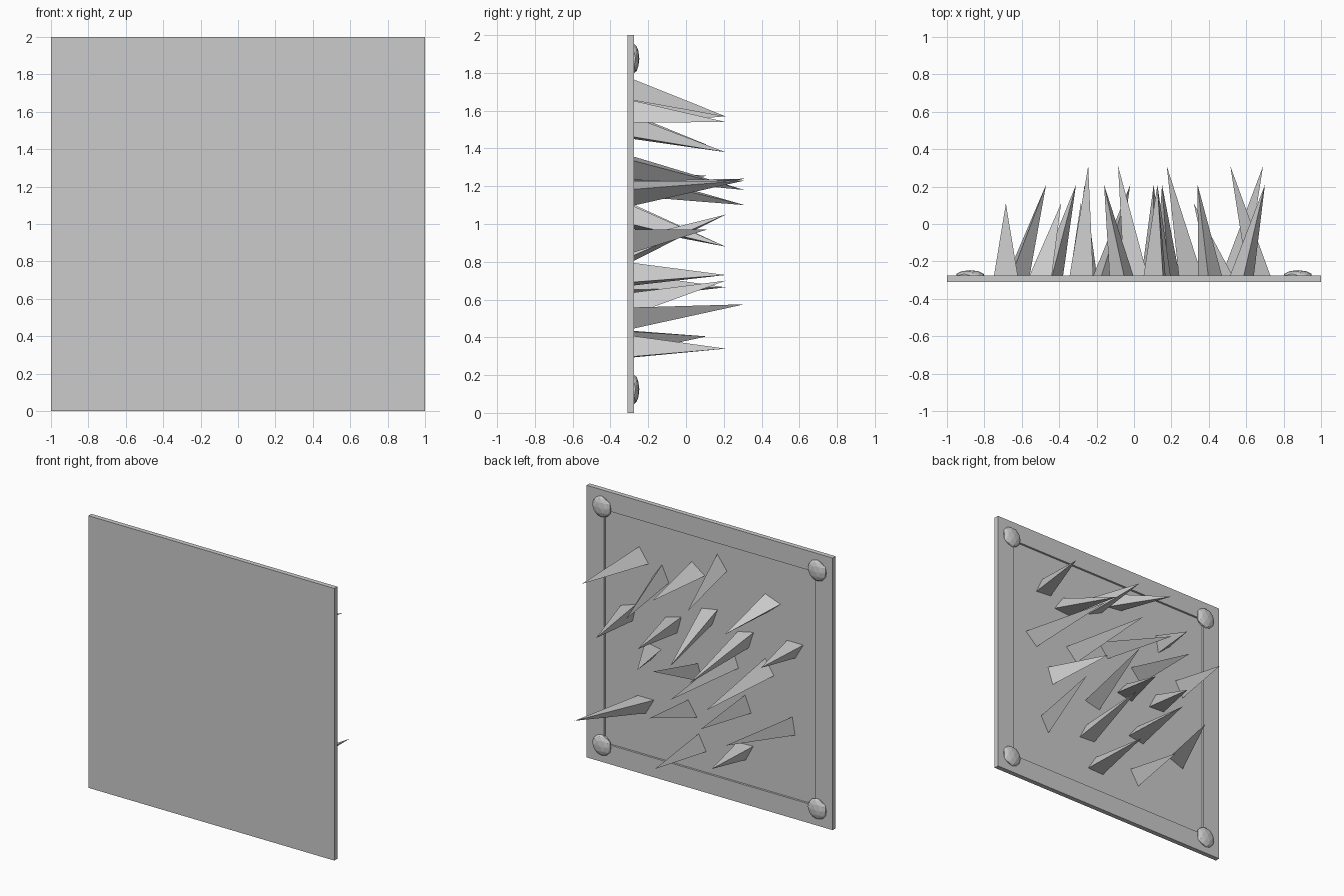
import bpy, bmesh
from math import radians, cos, sin, tau
from mathutils import Vector, Matrix

if "Cube" in bpy.data.objects:
    bpy.data.objects.remove(bpy.data.objects["Cube"])

BACK, RIM, FLOOR = -0.31, -0.275, -0.29


def finish(bm, name):
    bmesh.ops.recalc_face_normals(bm, faces=bm.faces)
    mesh = bpy.data.meshes.new(name)
    bm.to_mesh(mesh)
    bm.free()
    obj = bpy.data.objects.new(name, mesh)
    bpy.context.collection.objects.link(obj)
    return obj


# Square wall plate with a shallow recessed panel
bm = bmesh.new()
bmesh.ops.create_cube(bm, size=1, matrix=Matrix.Translation((0, (BACK + RIM) / 2, 1))
                      @ Matrix.Diagonal((2, RIM - BACK, 2, 1)))
bm.normal_update()
panel = max(bm.faces, key=lambda f: f.normal.y)
bmesh.ops.inset_individual(bm, faces=[panel], thickness=0.2)
ext = bmesh.ops.extrude_discrete_faces(bm, faces=[panel])
for v in ext['faces'][0].verts:
    v.co.y = FLOOR
finish(bm, "wall_plate")

# Flattened faceted rivets in the corners
for sx in (-1, 1):
    for sz in (-1, 1):
        bm = bmesh.new()
        bmesh.ops.create_icosphere(bm, subdivisions=2, radius=1,
                                   matrix=Matrix.Translation((sx * 0.876, RIM, 1 + sz * 0.876))
                                   @ Matrix.Diagonal((0.077, 0.028, 0.077, 1)))
        finish(bm, "corner_rivet")


# Leaning three-sided spikes: base x, base z, turn in degrees, tip x, y, z
def spike(bx, bz, turn, tx, ty, tz):
    bm = bmesh.new()
    base = []
    for i in range(3):
        a = radians(turn) + tau * i / 3
        base.append(bm.verts.new((bx + 0.076 * cos(a), FLOOR, bz + 0.076 * sin(a))))
    tip = bm.verts.new((tx, ty, tz))
    bm.faces.new(base)
    for i in range(3):
        bm.faces.new((base[i], base[(i + 1) % 3], tip))
    finish(bm, "spike")


S, M, L = 0.11, 0.21, 0.31
for data in (
    (0.577, 1.58, 85, 0.70, M, 1.54),
    (0.405, 1.495, 95, 0.34, M, 1.38),
    (0.125, 1.59, 66, 0.125, M, 1.57),
    (-0.06, 1.695, 83, -0.16, M, 1.57),
    (-0.49, 1.525, 50, -0.39, S, 1.42),
    (0.66, 1.167, 12, 0.515, L, 1.23),
    (0.295, 1.175, 15, 0.175, L, 1.24),
    (0.005, 1.312, 20, -0.085, L, 1.18),
    (0.477, 0.92, 41, 0.32, S, 0.97),
    (-0.29, 1.222, 18, -0.245, L, 1.10),
    (-0.165, 1.025, 100, -0.02, M, 0.88),
    (0.125, 0.85, 103, 0.125, M, 1.05),
    (-0.685, 1.25, 30, -0.685, S, 1.255),
    (-0.445, 1.033, 87, -0.31, M, 0.88),
    (0.53, 0.52, 30, 0.69, L, 0.575),
    (0.182, 0.56, 87, 0.15, M, 0.70),
    (-0.267, 0.72, 98, -0.265, M, 0.73),
    (-0.635, 0.665, 110, -0.47, M, 0.665),
    (0.103, 0.333, 92, 0.105, M, 0.34),
    (-0.28, 0.395, 28, -0.285, S, 0.405),
):
    spike(*data)
